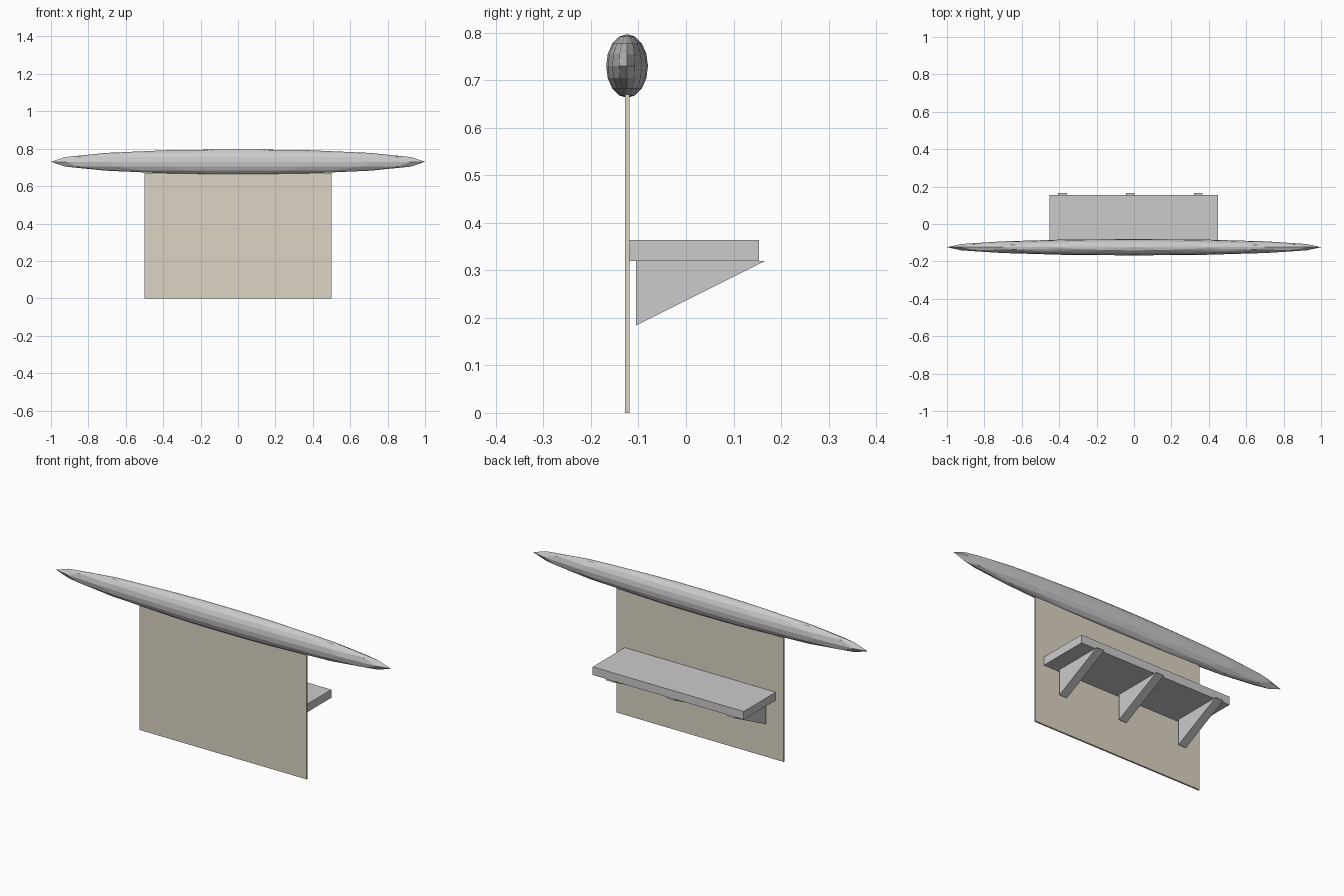
import bpy, bmesh
from mathutils import Matrix

if "Cube" in bpy.data.objects:
    bpy.data.objects.remove(bpy.data.objects["Cube"])


def finish(name, bm):
    bmesh.ops.recalc_face_normals(bm, faces=bm.faces)
    mesh = bpy.data.meshes.new(name)
    bm.to_mesh(mesh)
    bm.free()
    obj = bpy.data.objects.new(name, mesh)
    bpy.context.collection.objects.link(obj)
    return obj


def box(name, x, y, z):
    bm = bmesh.new()
    bmesh.ops.create_cube(bm, size=1)
    for v in bm.verts:
        for i, (lo, hi) in enumerate((x, y, z)):
            v.co[i] = hi if v.co[i] > 0 else lo
    return finish(name, bm)


def prism(name, x0, x1, profile):
    bm = bmesh.new()
    face = bm.faces.new([bm.verts.new((x0, y, z)) for y, z in profile])
    ext = bmesh.ops.extrude_face_region(bm, geom=[face], use_keep_orig=True)
    for v in (g for g in ext["geom"] if isinstance(g, bmesh.types.BMVert)):
        v.co.x = x1
    return finish(name, bm)


# Thin upright panel
panel = box("back_panel", (-0.5, 0.5), (-0.128, -0.119), (0, 0.67))
tan = bpy.data.materials.new("tan")
tan.diffuse_color = (0.72, 0.66, 0.55, 1)
tan.use_nodes = True
tan.node_tree.nodes["Principled BSDF"].inputs["Base Color"].default_value = tan.diffuse_color
panel.data.materials.append(tan)

# Long faceted ellipsoid along the top edge
bm = bmesh.new()
bmesh.ops.create_uvsphere(bm, u_segments=16, v_segments=8, radius=1)
bmesh.ops.transform(bm, verts=bm.verts, matrix=Matrix.Translation((0, -0.124, 0.73))
                    @ Matrix.Diagonal((1.0, 0.044, 0.067, 1)))
finish("top_rail", bm)

# Shelf board
box("shelf", (-0.453, 0.45), (-0.12, 0.154), (0.32, 0.364))

# Triangular shelf brackets
for i in range(3):
    x = -0.405 + i * 0.363
    prism(f"bracket_{i + 1}", x, x + 0.046,
          [(-0.105, 0.184), (0.167, 0.32), (-0.105, 0.32)])
